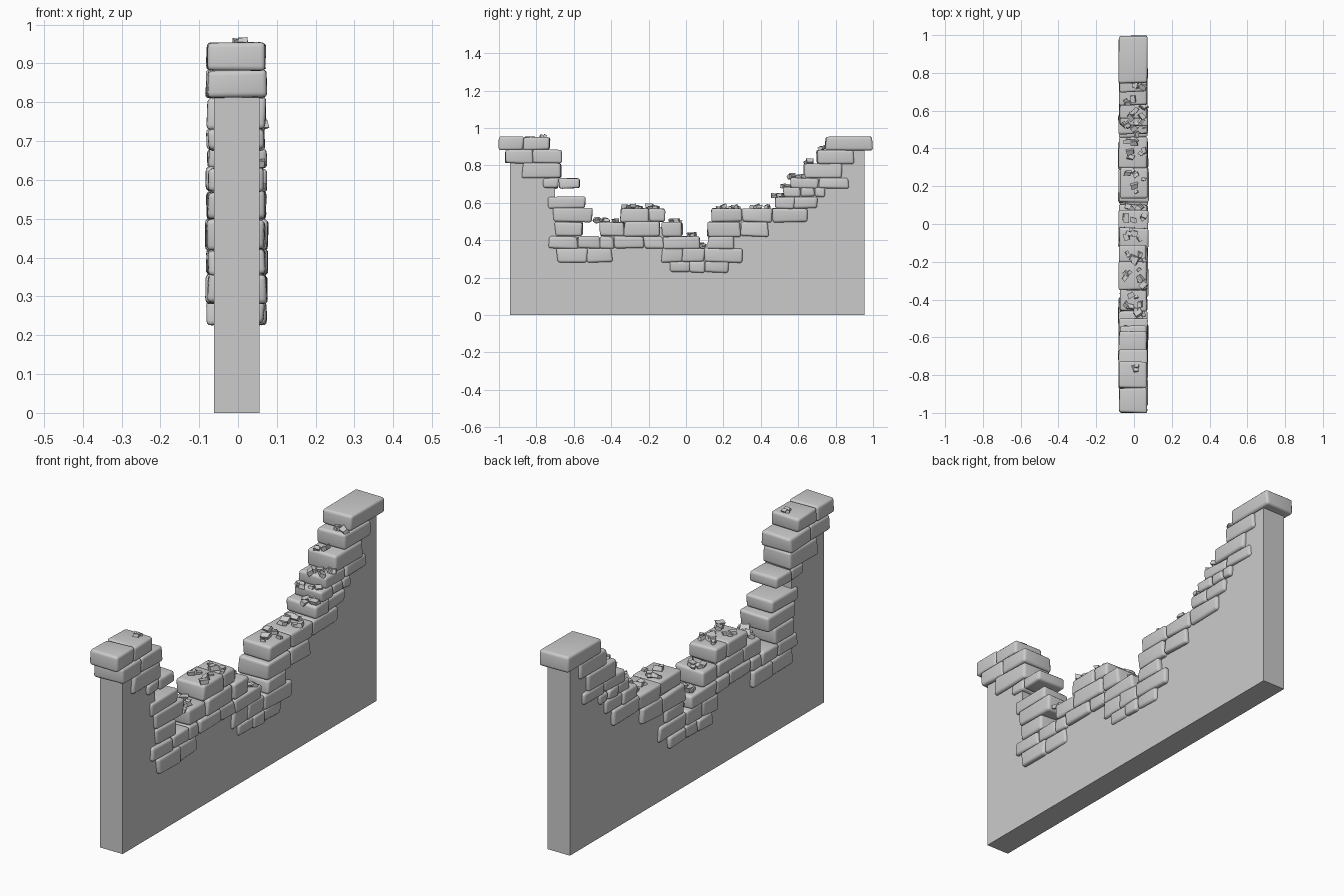
import bpy, bmesh, random
from mathutils import Vector, Matrix

if "Cube" in bpy.data.objects:
    bpy.data.objects.remove(bpy.data.objects["Cube"])

random.seed(4)
U = random.uniform


def finish(name, bm, smooth=None):
    bmesh.ops.recalc_face_normals(bm, faces=bm.faces)
    mesh = bpy.data.meshes.new(name)
    bm.to_mesh(mesh)
    bm.free()
    ob = bpy.data.objects.new(name, mesh)
    bpy.context.collection.objects.link(ob)
    if smooth:
        bpy.ops.object.select_all(action='DESELECT')
        ob.select_set(True)
        bpy.context.view_layer.objects.active = ob
        bpy.ops.object.shade_smooth_by_angle(angle=smooth)
    return ob


def add_stone(target, y0, y1, z0, z1):
    """Worn block: jittered box, crowned sides, rounded edges."""
    bm = bmesh.new()
    x0, x1 = U(-.083, -.074), U(.066, .076)
    bmesh.ops.create_cube(bm, size=1)
    for v in bm.verts:
        c = v.co
        v.co = Vector((x0 if c.x < 0 else x1, y0 if c.y < 0 else y1, z0 if c.z < 0 else z1))
        v.co += Vector((U(-.004, .004), U(-.006, .006), U(-.004, .004)))
    bmesh.ops.bevel(bm, geom=bm.edges[:], offset=.013, segments=3, profile=.55, affect='EDGES')
    mesh = bpy.data.meshes.new("tmp")
    bm.to_mesh(mesh)
    bm.free()
    target.from_mesh(mesh)
    bpy.data.meshes.remove(mesh)


# solid wall core with a broken top line (hidden inside the stones)
top = [(.955, .92), (.77, .92), (.77, .85), (.73, .85), (.73, .78), (.66, .78), (.66, .71),
       (.60, .71), (.60, .65), (.54, .65), (.54, .60), (.50, .60), (.50, .54), (.17, .54),
       (.17, .40), (.12, .34), (.04, .34), (.03, .39), (-.05, .39), (-.05, .47), (-.14, .47),
       (-.14, .54), (-.33, .54), (-.33, .47), (-.44, .47), (-.44, .40), (-.58, .40),
       (-.58, .53), (-.60, .60), (-.70, .60), (-.70, .84), (-.77, .84), (-.77, .92), (-.94, .92)]
outline = [(-.94, 0), (.955, 0)] + top
bm = bmesh.new()
face = bm.faces.new([bm.verts.new((-.062, y, z)) for y, z in outline])
ext = bmesh.ops.extrude_face_region(bm, geom=[face])
bmesh.ops.translate(bm, vec=(.117, 0, 0), verts=[g for g in ext['geom'] if isinstance(g, bmesh.types.BMVert)])
finish("wall_core", bm)

# exposed stone courses: (bottom, top, [(y start, y end), ...])
courses = [
    (.228, .288, [(-.09, .02), (.02, .105), (.105, .225)]),
    (.282, .358, [(-.69, -.53), (-.53, -.395), (-.13, -.02), (-.02, .10), (.10, .30)]),
    (.355, .420, [(-.73, -.58), (-.58, -.46), (-.46, -.385), (-.385, -.225), (-.225, -.12), (-.12, .07), (.115, .26)]),
    (.420, .497, [(-.70, -.555), (-.46, -.33), (-.33, -.14), (-.13, -.02), (.115, .29), (.29, .44)]),
    (.497, .570, [(-.71, -.50), (-.35, -.20), (-.20, -.11), (.14, .30), (.30, .46), (.46, .65)]),
    (.570, .632, [(-.735, -.54), (.48, .58), (.58, .70)]),
    (.632, .680, [(.52, .61), (.61, .685), (.685, .745)]),
    (.677, .732, [(-.765, -.68), (-.68, -.57), (.56, .71), (.71, .87)]),
    (.730, .812, [(-.875, -.67), (.63, .835)]),
    (.810, .882, [(-.965, -.82), (-.82, -.667), (.70, .895)]),
    (.882, .952, [(-1.0, -.87), (-.87, -.73), (.745, .995)]),
]
for i, (z0, z1, spans) in enumerate(courses):
    bm = bmesh.new()
    for y0, y1 in spans:
        add_stone(bm, y0, y1, z0, z1)
    finish(f"stone_course_{i + 1:02d}", bm, .9)

# loose rubble chips: (y start, y end, resting height, count)
ledges = [(-.78, -.75, .952, 3), (-.48, -.36, .497, 8), (-.33, -.13, .57, 13), (-.10, -.03, .497, 6),
          (.01, .05, .42, 5), (.05, .10, .365, 5), (.17, .28, .57, 6), (.33, .46, .57, 9),
          (.47, .52, .632, 5), (.51, .56, .68, 6), (.56, .63, .732, 6), (.64, .69, .812, 3), (.71, .74, .882, 3)]
bm = bmesh.new()
for y0, y1, z, n in ledges:
    for _ in range(n):
        s = U(.010, .019)
        chip = bmesh.ops.create_cube(bm, size=1)['verts']
        rot = Matrix.Rotation(U(0, 6.28), 3, 'Z') @ Matrix.Rotation(U(-.6, .6), 3, 'X')
        pos = Vector((U(-.05, .06), U(y0, y1), z + s * .5))
        for v in chip:
            c = Vector((v.co.x * 2.2, v.co.y * 1.6, v.co.z * 1.2)) * s
            c *= U(.65, 1.15)
            v.co = rot @ c + pos
finish("rubble_chips", bm)
